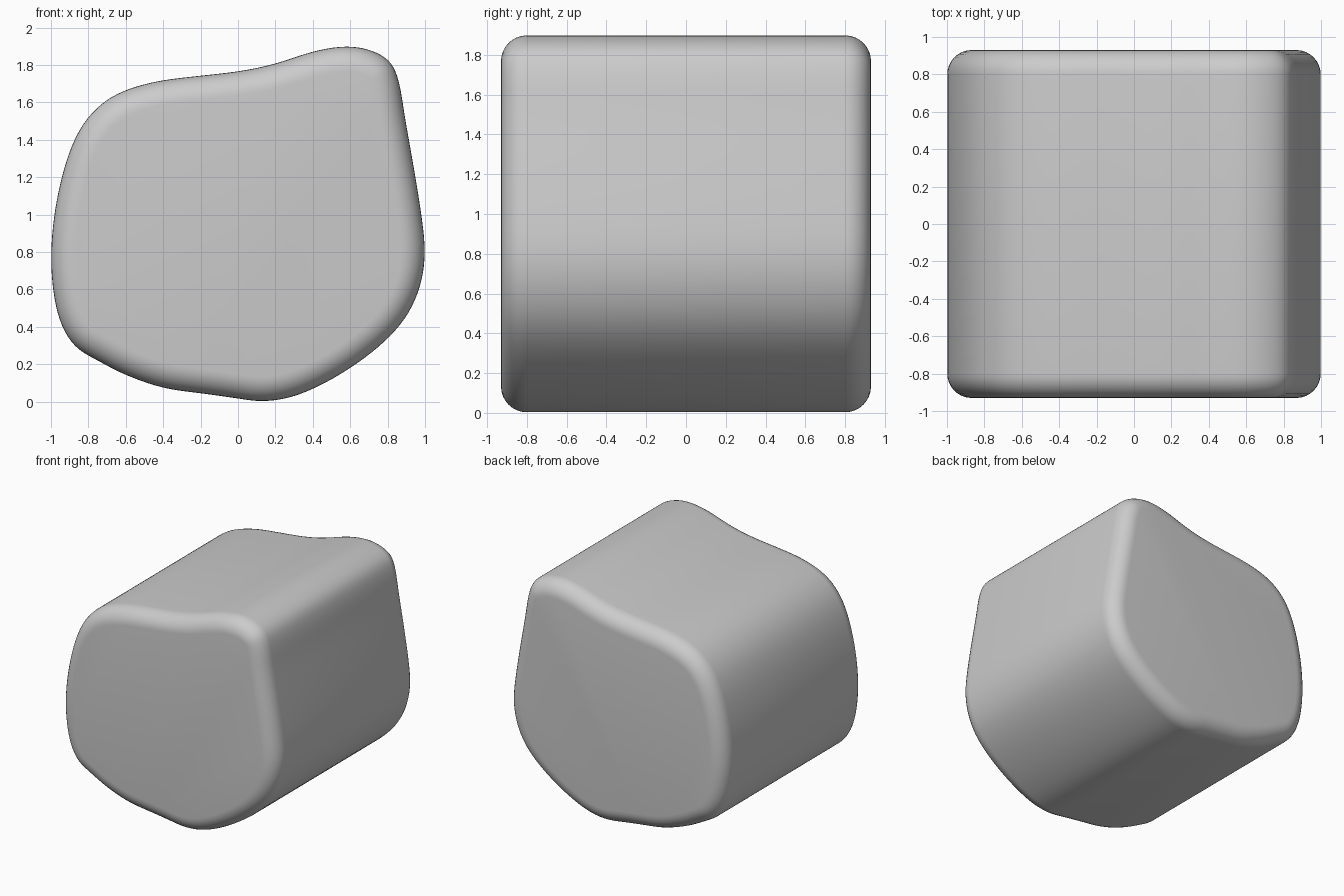
import bpy, bmesh, math
from mathutils import Vector

if "Cube" in bpy.data.objects:
    bpy.data.objects.remove(bpy.data.objects["Cube"])

# Side profile (x, z), clockwise seen from the front
PROFILE = [(0.10, 0.003), (-0.02, 0.02), (-0.20, 0.045), (-0.40, 0.073), (-0.60, 0.142),
           (-0.75, 0.22), (-0.86, 0.285), (-0.935, 0.39), (-0.98, 0.54), (-1.0, 0.75),
           (-0.985, 0.98), (-0.94, 1.21), (-0.875, 1.40), (-0.785, 1.54), (-0.65, 1.645),
           (-0.45, 1.71), (-0.22, 1.74), (0.0, 1.765), (0.20, 1.806), (0.40, 1.872),
           (0.58, 1.90), (0.72, 1.875), (0.82, 1.81), (0.865, 1.69), (0.892, 1.52),
           (0.94, 1.25), (0.98, 1.0), (1.0, 0.80), (0.975, 0.62), (0.895, 0.445),
           (0.75, 0.29), (0.55, 0.147), (0.36, 0.05), (0.22, 0.01)]
HALF_DEPTH, ROUND, STEPS, SUB = 0.93, 0.13, 8, 5


def smooth_loop(points, sub):
    """Closed Catmull-Rom curve through the points, lightly relaxed."""
    p = [Vector(q) for q in points]
    n, out = len(p), []
    for i in range(n):
        a, b, c, d = p[i - 1], p[i], p[(i + 1) % n], p[(i + 2) % n]
        for k in range(sub):
            t = k / sub
            out.append(0.5 * (2 * b + (c - a) * t + (2 * a - 5 * b + 4 * c - d) * t * t
                              + (3 * b - a - 3 * c + d) * t ** 3))
    m = len(out)
    for _ in range(4):
        out = [out[i] * 0.5 + (out[i - 1] + out[(i + 1) % m]) * 0.25 for i in range(m)]
    return out


def inset(loop, dist):
    """Move every point of the clockwise loop inward along its normal."""
    n, out = len(loop), []
    for i in range(n):
        t = (loop[(i + 1) % n] - loop[i - 1]).normalized()
        out.append(loop[i] + Vector((t.y, -t.x)) * dist)
    return out


# Rings from front cap to back cap, with rounded rims
outline = smooth_loop(PROFILE, SUB)
angles = [math.pi / 2 * k / STEPS for k in range(STEPS + 1)]
rim = [(ROUND * (1 - math.sin(a)), HALF_DEPTH - ROUND * (1 - math.cos(a))) for a in angles]
sections = [(d, -y) for d, y in rim] + [(d, y) for d, y in reversed(rim)]

bm = bmesh.new()
rings = [[bm.verts.new((q.x, y, q.y)) for q in inset(outline, d)] for d, y in sections]
count = len(outline)
for r0, r1 in zip(rings, rings[1:]):
    for i in range(count):
        j = (i + 1) % count
        bm.faces.new((r0[i], r0[j], r1[j], r1[i]))
bm.faces.new(rings[0])
bm.faces.new(rings[-1][::-1])
bmesh.ops.recalc_face_normals(bm, faces=bm.faces)

# Pebble-shaped block
mesh = bpy.data.meshes.new("rounded_block")
bm.to_mesh(mesh)
bm.free()
block = bpy.data.objects.new("rounded_block", mesh)
bpy.context.collection.objects.link(block)
bpy.context.view_layer.objects.active = block
block.select_set(True)
bpy.ops.object.shade_smooth_by_angle(angle=math.radians(40))
